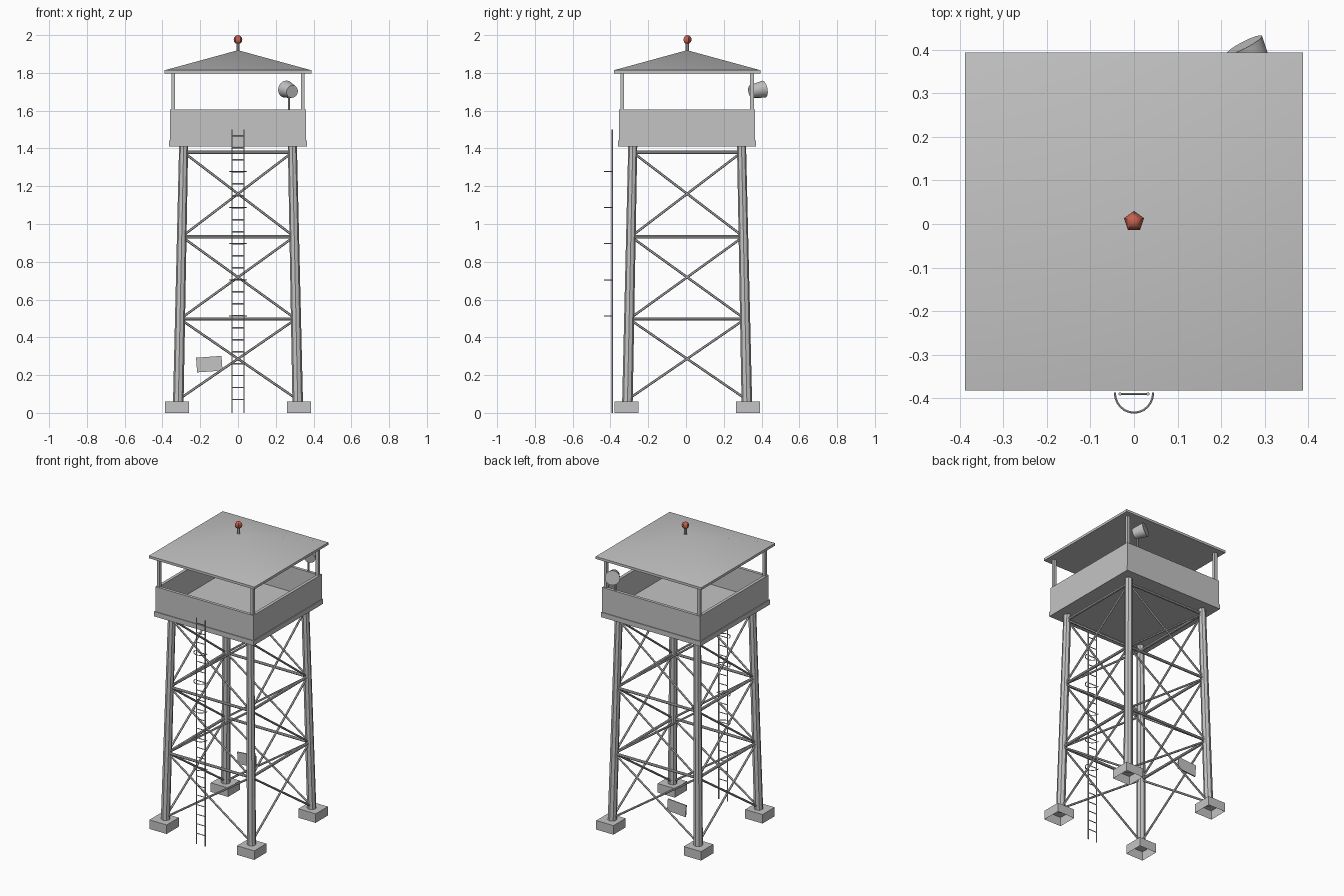
import bpy, bmesh, math
from mathutils import Vector, Matrix

if "Cube" in bpy.data.objects:
    bpy.data.objects.remove(bpy.data.objects["Cube"])

OY = 0.006  # tower centre in y (lamp and ladder overhang unevenly)

def material(name, rgb):
    m = bpy.data.materials.new(name)
    m.diffuse_color = (*rgb, 1)
    m.use_nodes = True
    m.node_tree.nodes["Principled BSDF"].inputs["Base Color"].default_value = m.diffuse_color
    return m

GREY = material("grey metal", (0.55, 0.55, 0.55))
RED = material("beacon red", (0.55, 0.12, 0.08))

def finish(name, bm, mat=GREY, smooth=False):
    me = bpy.data.meshes.new(name)
    bm.to_mesh(me)
    bm.free()
    ob = bpy.data.objects.new(name, me)
    bpy.context.collection.objects.link(ob)
    me.materials.append(mat)
    if smooth:
        bpy.context.view_layer.objects.active = ob
        ob.select_set(True)
        bpy.ops.object.shade_smooth_by_angle(angle=math.radians(40))
        ob.select_set(False)
    return ob

def add_box(bm, c, size, rot=None):
    m = Matrix.Translation(c) @ (rot or Matrix()) @ Matrix.Diagonal((*size, 1))
    return bmesh.ops.create_cube(bm, size=1, matrix=m)["verts"]

def add_rod(bm, a, b, r1, r2=None, sides=8):
    a, b = Vector(a), Vector(b)
    d = b - a
    m = Matrix.Translation((a + b) / 2) @ d.to_track_quat('Z', 'Y').to_matrix().to_4x4()
    bmesh.ops.create_cone(bm, cap_ends=True, segments=sides, radius1=r1,
                          radius2=r1 if r2 is None else r2, depth=d.length, matrix=m)

CORNERS = [(-1, -1), (1, -1), (1, 1), (-1, 1)]

def leg_at(i, z):
    # leg centre line leans inwards with height
    h = 0.316 + (0.288 - 0.316) * (z - 0.06) / 1.35
    sx, sy = CORNERS[i % 4]
    return Vector((sx * h, sy * h + OY, z))

# footings, open underneath
bm = bmesh.new()
for sx, sy in CORNERS:
    add_box(bm, (sx * 0.322, sy * 0.322 + OY, 0.03), (0.127, 0.127, 0.06))
bm.normal_update()
bmesh.ops.delete(bm, geom=[f for f in bm.faces if f.normal.z < -0.9], context='FACES_ONLY')
finish("footings", bm)

# legs
bm = bmesh.new()
for i in range(4):
    add_rod(bm, leg_at(i, 0.055), leg_at(i, 1.412), 0.028, 0.024)
finish("legs", bm, smooth=True)

# horizontal beams and cross braces on all four sides
levels = [0.07, 0.497, 0.933, 1.38]
beams, braces = bmesh.new(), bmesh.new()
for i in range(4):
    for z in levels[1:]:
        add_rod(beams, leg_at(i, z), leg_at(i + 1, z), 0.009)
    for lo, hi in zip(levels, levels[1:]):
        add_rod(braces, leg_at(i, lo), leg_at(i + 1, hi), 0.0065, sides=6)
        add_rod(braces, leg_at(i + 1, lo), leg_at(i, hi), 0.0065, sides=6)
finish("horizontal_beams", beams)
finish("cross_braces", braces)

# platform floor
bm = bmesh.new()
add_box(bm, (0, OY, 1.425), (0.73, 0.73, 0.032))
finish("platform_floor", bm)

# parapet walls
bm = bmesh.new()
for s in (-1, 1):
    add_box(bm, (0, s * 0.35 + OY, 1.523), (0.72, 0.02, 0.166))
    add_box(bm, (s * 0.35, OY, 1.523), (0.02, 0.68, 0.166))
finish("parapet_walls", bm)

# roof posts
bm = bmesh.new()
for sx, sy in CORNERS:
    add_box(bm, (sx * 0.343, sy * 0.343 + OY, 1.625), (0.02, 0.02, 0.37))
finish("roof_posts", bm)

# hipped roof: eave slab drawn up to a point
bm = bmesh.new()
top = [v for v in add_box(bm, (0, OY, 1.806), (0.776, 0.776, 0.016)) if v.co.z > 1.806]
face = next(f for f in bm.faces if all(v in top for v in f.verts))
apex = bmesh.ops.poke(bm, faces=[face])["verts"][0]
apex.co.z = 1.92
finish("roof", bm, smooth=True)

# beacon
bm = bmesh.new()
add_rod(bm, (0, OY, 1.905), (0, OY, 1.965), 0.009)
finish("beacon_stem", bm)
bm = bmesh.new()
bmesh.ops.create_uvsphere(bm, u_segments=5, v_segments=6, radius=0.024,
                          matrix=Matrix.Translation((0, OY, 1.976)))
finish("beacon_light", bm, RED, True)

# searchlight and its stand
bm = bmesh.new()
add_rod(bm, (0.287, 0.345, 1.701), (0.253, 0.411, 1.714), 0.034, 0.046, 16)
finish("searchlight", bm, smooth=True)
bm = bmesh.new()
add_rod(bm, (0.27, 0.355, 1.60), (0.27, 0.355, 1.70), 0.006)
finish("searchlight_stand", bm)

# ladder rails and rungs
LY = -0.39
bm = bmesh.new()
for s in (-1, 1):
    add_rod(bm, (s * 0.032, LY, 0), (s * 0.032, LY, 1.50), 0.004, sides=6)
finish("ladder_rails", bm)
bm = bmesh.new()
for k in range(23):
    z = 0.07 + k * 0.0635
    add_rod(bm, (-0.034, LY, z), (0.034, LY, z), 0.003, sides=6)
finish("ladder_rungs", bm)

# half-round safety hoops
bm = bmesh.new()
N = 12
for k in range(5):
    z = 0.513 + k * 0.1915
    pts = [(0.044 * math.cos(math.pi * j / N), -0.387 - 0.046 * math.sin(math.pi * j / N), z)
           for j in range(N + 1)]
    for a, b in zip(pts, pts[1:]):
        add_rod(bm, a, b, 0.0028, sides=6)
finish("safety_hoops", bm)

# blank plate on the back, slightly askew
bm = bmesh.new()
add_box(bm, (-0.152, 0.312, 0.258), (0.135, 0.008, 0.078), Matrix.Rotation(math.radians(-4), 4, 'Y'))
finish("back_plate", bm)
